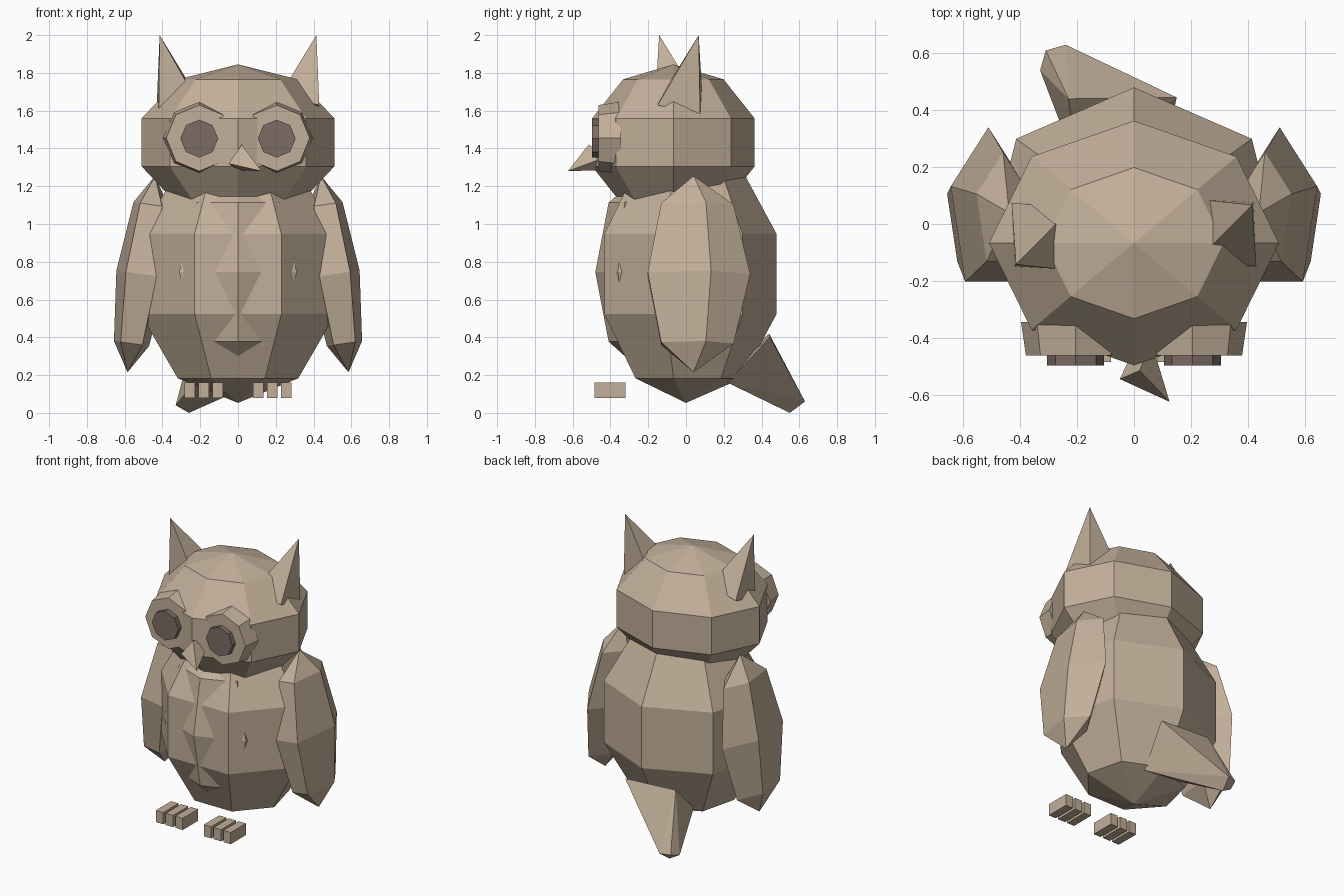
import bpy, bmesh
from math import sin, cos, pi, radians
from mathutils import Matrix, Vector

cube = bpy.data.objects.get("Cube")
if cube:
    bpy.data.objects.remove(cube, do_unlink=True)


def material(name, rgb):
    mat = bpy.data.materials.new(name)
    mat.use_nodes = True
    mat.diffuse_color = (*rgb, 1)
    mat.node_tree.nodes["Principled BSDF"].inputs["Base Color"].default_value = (*rgb, 1)
    return mat


tan = material("tan feathers", (0.54, 0.43, 0.32))
dark = material("dark pupil", (0.2, 0.148, 0.125))


def finish(name, bm, mat=tan):
    bmesh.ops.recalc_face_normals(bm, faces=bm.faces)
    mesh = bpy.data.meshes.new(name)
    bm.to_mesh(mesh)
    bm.free()
    mesh.materials.append(mat)
    obj = bpy.data.objects.new(name, mesh)
    bpy.context.collection.objects.link(obj)
    return obj


def ball(name, center, radii, segments, rings, start, tilt=0):
    """Faceted ellipsoid; start is the angle of its first corner, tilt leans it about y."""
    bm = bmesh.new()
    top, bottom = bm.verts.new((0, 0, 1)), bm.verts.new((0, 0, -1))
    loops = []
    for r in range(1, rings):
        a = pi * r / rings
        loops.append([bm.verts.new((sin(a) * cos(start + 2 * pi * s / segments),
                                    sin(a) * sin(start + 2 * pi * s / segments), cos(a)))
                      for s in range(segments)])
    for s in range(segments):
        n = (s + 1) % segments
        bm.faces.new((top, loops[0][s], loops[0][n]))
        bm.faces.new((bottom, loops[-1][n], loops[-1][s]))
        for a, b in zip(loops, loops[1:]):
            bm.faces.new((a[s], b[s], b[n], a[n]))
    place = (Matrix.Translation(center) @ Matrix.Rotation(tilt, 4, 'Y')
             @ Matrix.Diagonal((*radii, 1)))
    bmesh.ops.transform(bm, matrix=place, verts=bm.verts)
    return finish(name, bm)


def hull(name, points):
    bm = bmesh.new()
    for p in points:
        bm.verts.new(p)
    bmesh.ops.convex_hull(bm, input=bm.verts)
    bmesh.ops.dissolve_limit(bm, angle_limit=radians(3), verts=bm.verts, edges=bm.edges)
    return finish(name, bm)


def drum(name, x, z, back, front, r_back, r_front, mat):
    """Octagonal drum facing forward, with a corner pointing up."""
    bm = bmesh.new()
    place = (Matrix.Translation((x, (back + front) / 2, z)) @ Matrix.Rotation(pi / 2, 4, 'X'))
    bmesh.ops.create_cone(bm, cap_ends=True, segments=8, radius1=r_back, radius2=r_front,
                          depth=back - front, matrix=place)
    return finish(name, bm, mat)


# Body, belly and head
ball("body", (0, 0, 0.735), (0.557, 0.505, 0.682), 7, 5, pi / 2)
ball("belly", (0, -0.24, 0.745), (0.36, 0.24, 0.52), 6, 4, pi / 2)
ball("head", (0, -0.067, 1.432), (0.536, 0.452, 0.413), 8, 5, pi / 2)

# Ears: the right one is the left one turned half way round the head's axis
ear = [Vector(p) for p in ((0.415, 0.067, 2.0), (0.43, -0.15, 1.63), (0.42, 0.075, 1.57),
                           (0.2, 0.09, 1.62), (0.22, -0.13, 1.68))]
hull("left_ear", ear)
hull("right_ear", [(-p.x, -0.075 - p.y, p.z) for p in ear])

# Wings, eyes and toes on both sides
for side, label in ((1, "left"), (-1, "right")):
    ball(label + "_wing", (side * 0.512, 0.04, 0.735), (0.14, 0.3, 0.525), 5, 4, pi / 2,
         -side * radians(8))
    drum(label + "_eye_rim", side * 0.205, 1.455, -0.345, -0.462, 0.192, 0.175, tan)
    drum(label + "_pupil", side * 0.205, 1.452, -0.44, -0.497, 0.1, 0.1, dark)
    for i in range(3):
        bm = bmesh.new()
        spot = Matrix.Translation((side * (0.108 + 0.074 * i), -0.402, 0.12))
        bmesh.ops.create_cube(bm, size=1, matrix=spot @ Matrix.Diagonal((0.056, 0.165, 0.08, 1)))
        finish(f"{label}_toe_{i + 1}", bm)

# Beak, turned to one side
hull("beak", [(0.125, -0.625, 1.28), (0.02, -0.515, 1.42), (-0.05, -0.545, 1.32),
              (0, -0.44, 1.285), (0.06, -0.41, 1.36)])

# Tail: wide end in the body, narrow end low behind
hull("tail", [(0.15, 0.445, 0.4), (-0.23, 0.44, 0.42), (-0.2, 0.2, 0.2), (0.1, 0.22, 0.16),
              (-0.24, 0.63, 0.06), (-0.31, 0.61, 0.06), (-0.33, 0.54, 0.04), (-0.26, 0.55, 0.0)])
